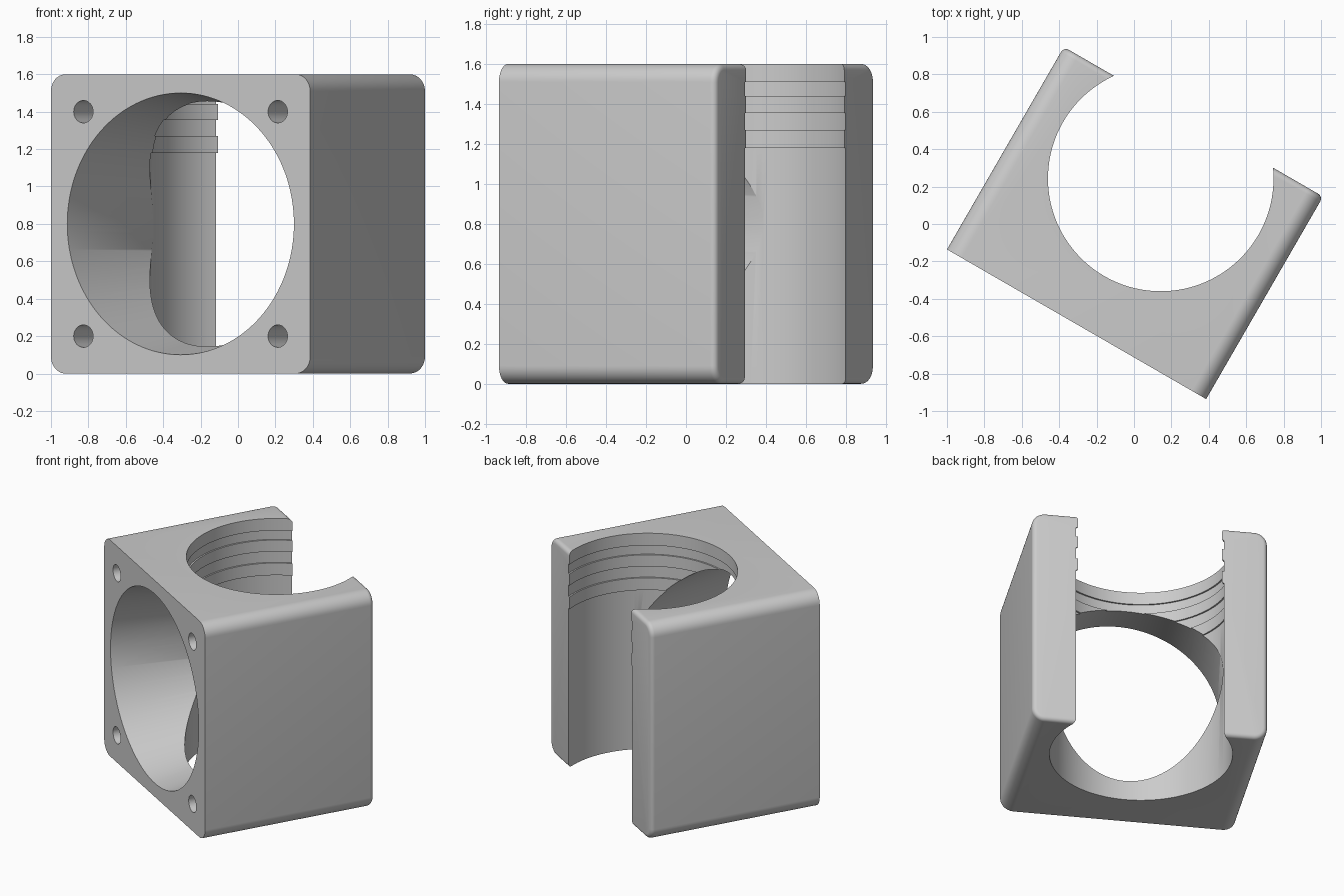
import bpy, bmesh, math
from mathutils import Matrix

cube = bpy.data.objects.get("Cube")
if cube:
    bpy.data.objects.remove(cube, do_unlink=True)

SIZE, DEPTH, CORNER, BACK = 1.6, 1.25, 0.09, 0.03
MID = SIZE / 2
BORE_Y, RIB_R, BORE_R = 0.9, 0.603, 0.614

grey = bpy.data.materials.new("light_grey")
grey.use_nodes = True
grey.diffuse_color = (0.6, 0.6, 0.6, 1)
grey.node_tree.nodes["Principled BSDF"].inputs["Base Color"].default_value = (0.6, 0.6, 0.6, 1)


def make_object(name, bm):
    bmesh.ops.recalc_face_normals(bm, faces=bm.faces)
    mesh = bpy.data.meshes.new(name)
    bm.to_mesh(mesh)
    bm.free()
    mesh.materials.append(grey)
    obj = bpy.data.objects.new(name, mesh)
    bpy.context.collection.objects.link(obj)
    return obj


def turned(name, profile, steps, matrix):
    """Closed solid turned around z from (radius, height) pairs."""
    bm = bmesh.new()
    rings = []
    for r, h in profile:
        rings.append([bm.verts.new((r * math.cos(math.tau * i / steps),
                                    r * math.sin(math.tau * i / steps), h))
                      for i in range(steps)])
    for a, b in zip(rings, rings[1:]):
        for i in range(steps):
            j = (i + 1) % steps
            bm.faces.new((a[i], a[j], b[j], b[i]))
    bm.faces.new(rings[0])
    bm.faces.new(rings[-1])
    bm.transform(matrix)
    return make_object(name, bm)


# Block: rounded square running front to back, with softened back edges
bm = bmesh.new()
outline = []
for k, (sx, sz) in enumerate([(1, 1), (-1, 1), (-1, -1), (1, -1)]):
    for i in range(11):
        a = math.pi / 2 * (k + i / 10)
        outline.append(bm.verts.new((sx * (MID - CORNER) + CORNER * math.cos(a), 0,
                                     MID + sz * (MID - CORNER) + CORNER * math.sin(a))))
front = bm.faces.new(outline)
extruded = bmesh.ops.extrude_face_region(bm, geom=[front], use_keep_orig=True)["geom"]
bmesh.ops.translate(bm, vec=(0, DEPTH, 0),
                    verts=[g for g in extruded if isinstance(g, bmesh.types.BMVert)])
bmesh.ops.recalc_face_normals(bm, faces=bm.faces)
back_edges = [e for e in bm.edges if all(v.co.y > DEPTH - 0.001 for v in e.verts)]
bmesh.ops.bevel(bm, geom=back_edges, offset=BACK, segments=5, profile=0.5, affect='EDGES')
block = make_object("bored_block", bm)

# Cutters: ribbed upright bore, tapering front opening, four screw holes
cutters = [turned("upright_bore_cutter",
                  [(BORE_R, -0.1), (BORE_R, 1.18), (RIB_R, 1.18), (RIB_R, 1.27),
                   (BORE_R, 1.27), (BORE_R, 1.355), (RIB_R, 1.355), (RIB_R, 1.44),
                   (BORE_R, 1.44), (BORE_R, 1.51), (RIB_R, 1.51), (RIB_R, 1.7)],
                  128, Matrix.Translation((0, BORE_Y, 0)))]
forward = Matrix.Rotation(-math.pi / 2, 4, 'X')
cutters.append(turned("front_opening_cutter", [(0.715, -0.1), (0.562, 0.9)], 128,
                      Matrix.Translation((0, 0, MID)) @ forward))
for sx in (-1, 1):
    for sz in (-1, 1):
        cutters.append(turned("screw_hole_cutter", [(0.06, -0.1), (0.06, 0.4)], 32,
                              Matrix.Translation((sx * 0.6, 0, MID + sz * 0.6)) @ forward))

bpy.context.view_layer.objects.active = block
for cutter in cutters:
    cutter.hide_render = True
    mod = block.modifiers.new("cut", 'BOOLEAN')
    mod.operation = 'DIFFERENCE'
    mod.solver = 'EXACT'
    mod.object = cutter
    bpy.ops.object.modifier_apply(modifier=mod.name)
    bpy.data.objects.remove(cutter, do_unlink=True)

# Turn the block and centre it on the floor
block.data.transform(Matrix.Translation((-0.307, -0.536, 0))
                     @ Matrix.Rotation(math.radians(-30), 4, 'Z'))
bpy.ops.object.select_all(action='DESELECT')
block.select_set(True)
bpy.ops.object.shade_smooth_by_angle(angle=math.radians(30))
